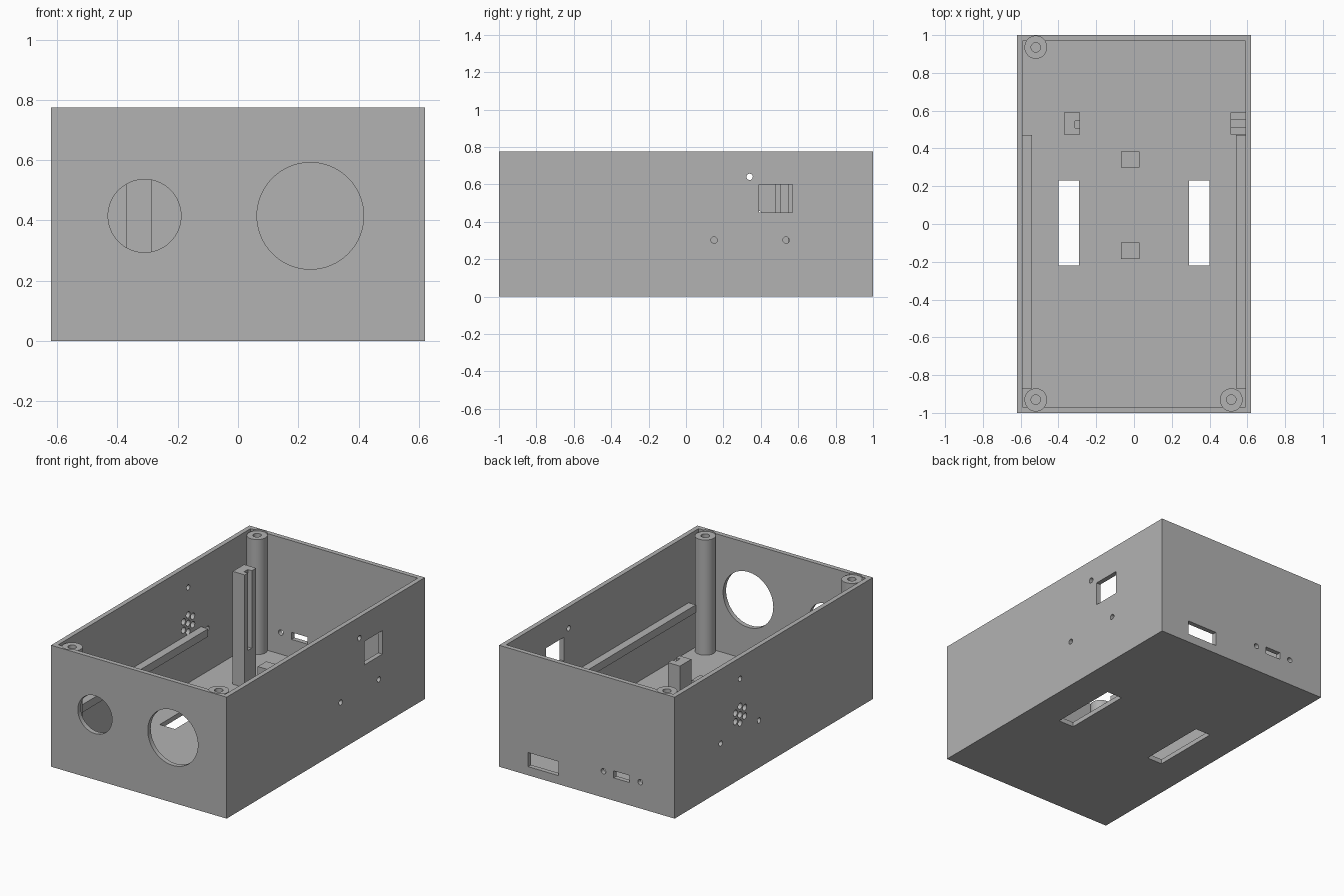
import bpy, bmesh, math
from mathutils import Matrix, Vector

cube = bpy.data.objects.get("Cube")
if cube:
    bpy.data.objects.remove(cube, do_unlink=True)

grey = bpy.data.materials.new("plain grey")
grey.use_nodes = True
colour = (0.45, 0.45, 0.45, 1)
grey.diffuse_color = colour
grey.node_tree.nodes["Principled BSDF"].inputs["Base Color"].default_value = colour

W, H, WALL, FLOOR = 0.62, 0.775, 0.03, 0.03


def box(bm, x0, x1, y0, y1, z0, z1):
    size = Matrix.Diagonal((x1 - x0, y1 - y0, z1 - z0, 1))
    centre = Vector((x0 + x1, y0 + y1, z0 + z1)) / 2
    bmesh.ops.create_cube(bm, size=1, matrix=Matrix.Translation(centre) @ size)


def rod(bm, centre, radius, depth, axis="Z", sides=48):
    turn = {"X": Matrix.Rotation(math.pi / 2, 4, "Y"),
            "Y": Matrix.Rotation(math.pi / 2, 4, "X"),
            "Z": Matrix.Identity(4)}[axis]
    bmesh.ops.create_cone(bm, cap_ends=True, segments=sides, radius1=radius,
                          radius2=radius, depth=depth,
                          matrix=Matrix.Translation(centre) @ turn)


def finish(bm, name):
    mesh = bpy.data.meshes.new(name)
    bm.to_mesh(mesh)
    bm.free()
    mesh.materials.append(grey)
    obj = bpy.data.objects.new(name, mesh)
    bpy.context.collection.objects.link(obj)
    return obj


def select(obj):
    bpy.ops.object.select_all(action="DESELECT")
    obj.select_set(True)
    bpy.context.view_layer.objects.active = obj


def cut(obj, bm):
    cutter = finish(bm, "cutter")
    cutter.hide_render = True
    mod = obj.modifiers.new("cut", "BOOLEAN")
    mod.operation, mod.solver, mod.object = "DIFFERENCE", "EXACT", cutter
    select(obj)
    bpy.ops.object.modifier_apply(modifier=mod.name)
    bpy.data.objects.remove(cutter, do_unlink=True)


def smooth(obj):
    select(obj)
    bpy.ops.object.shade_smooth_by_angle(angle=math.radians(30))


def block(name, *dims):
    bm = bmesh.new()
    box(bm, *dims)
    return finish(bm, name)


# Open case: outer block with the inside hollowed out
case = block("case", -W, W, -1, 1, 0, H)
bm = bmesh.new()
box(bm, -W + WALL, W - WALL, -1 + WALL, 1 - WALL, FLOOR, H + 0.2)
cut(case, bm)

bm = bmesh.new()
# Floor slots
for s in (-1, 1):
    x = s * 0.345
    box(bm, x - 0.054, x + 0.054, -0.22, 0.23, -0.1, 0.1)
# Front round openings
rod(bm, (-0.31, -1, 0.415), 0.121, 0.2, "Y", 64)
rod(bm, (0.24, -1, 0.415), 0.177, 0.2, "Y", 64)
# Back connector openings and screw holes
box(bm, 0.2, 0.414, 0.9, 1.1, 0.055, 0.145)
box(bm, -0.3, -0.19, 0.9, 1.1, 0.145, 0.19)
for s in (-1, 1):
    rod(bm, (-0.247 + s * 0.13, 1, 0.168), 0.017, 0.2, "Y", 24)
# Side holes shared by both walls
for s in (-1, 1):
    for y, z in ((0.34, 0.64), (0.15, 0.302), (0.535, 0.302)):
        rod(bm, (s * W, y, z), 0.017, 0.15, "X", 24)
# Window in the left wall
box(bm, W - 0.08, W + 0.1, 0.39, 0.57, 0.45, 0.6)
# Ring of vent holes in the right wall
rod(bm, (-W, 0.34, 0.412), 0.02, 0.15, "X", 24)
for i in range(6):
    a = i * math.pi / 3
    rod(bm, (-W, 0.34 + 0.054 * math.sin(a), 0.412 + 0.054 * math.cos(a)),
        0.02, 0.15, "X", 24)
cut(case, bm)

# Screw posts in three corners, set just below the rim
posts = {"back_right": (-0.52, 0.935), "front_right": (-0.52, -0.93),
         "front_left": (0.515, -0.93)}
top = H - 0.01
bm = bmesh.new()
for x, y in posts.values():
    rod(bm, (x, y, top + 0.048), 0.06, 0.1)
cut(case, bm)
smooth(case)
for name, (x, y) in posts.items():
    bm = bmesh.new()
    rod(bm, (x, y, (FLOOR + top) / 2), 0.06, top - FLOOR)
    post = finish(bm, name + "_screw_post")
    bm = bmesh.new()
    rod(bm, (x, y, top), 0.025, 0.4, sides=24)
    cut(post, bm)
    smooth(post)

# Side rails
block("left_rail", 0.54, W - WALL, -0.87, 0.47, 0.29, 0.34)
block("right_rail", -W + WALL, -0.54, -0.87, 0.47, 0.29, 0.34)

# Square floor pillars
for name, y in (("back_pillar", 0.342), ("front_pillar", -0.142)):
    block(name, -0.07, 0.03, y - 0.043, y + 0.043, FLOOR, 0.29)

# Tall board holder with a groove facing the left wall
holder = block("tall_holder", -0.37, -0.285, 0.475, 0.59, FLOOR, 0.75)
bm = bmesh.new()
box(bm, -0.313, -0.2, 0.508, 0.546, 0.255, 1)
cut(holder, bm)

# Short grooved holder against the left wall
holder = block("short_holder", 0.51, W - WALL, 0.475, 0.59, FLOOR, 0.29)
bm = bmesh.new()
box(bm, 0.4, W + 0.1, 0.51, 0.55, 0.255, 1)
cut(holder, bm)
